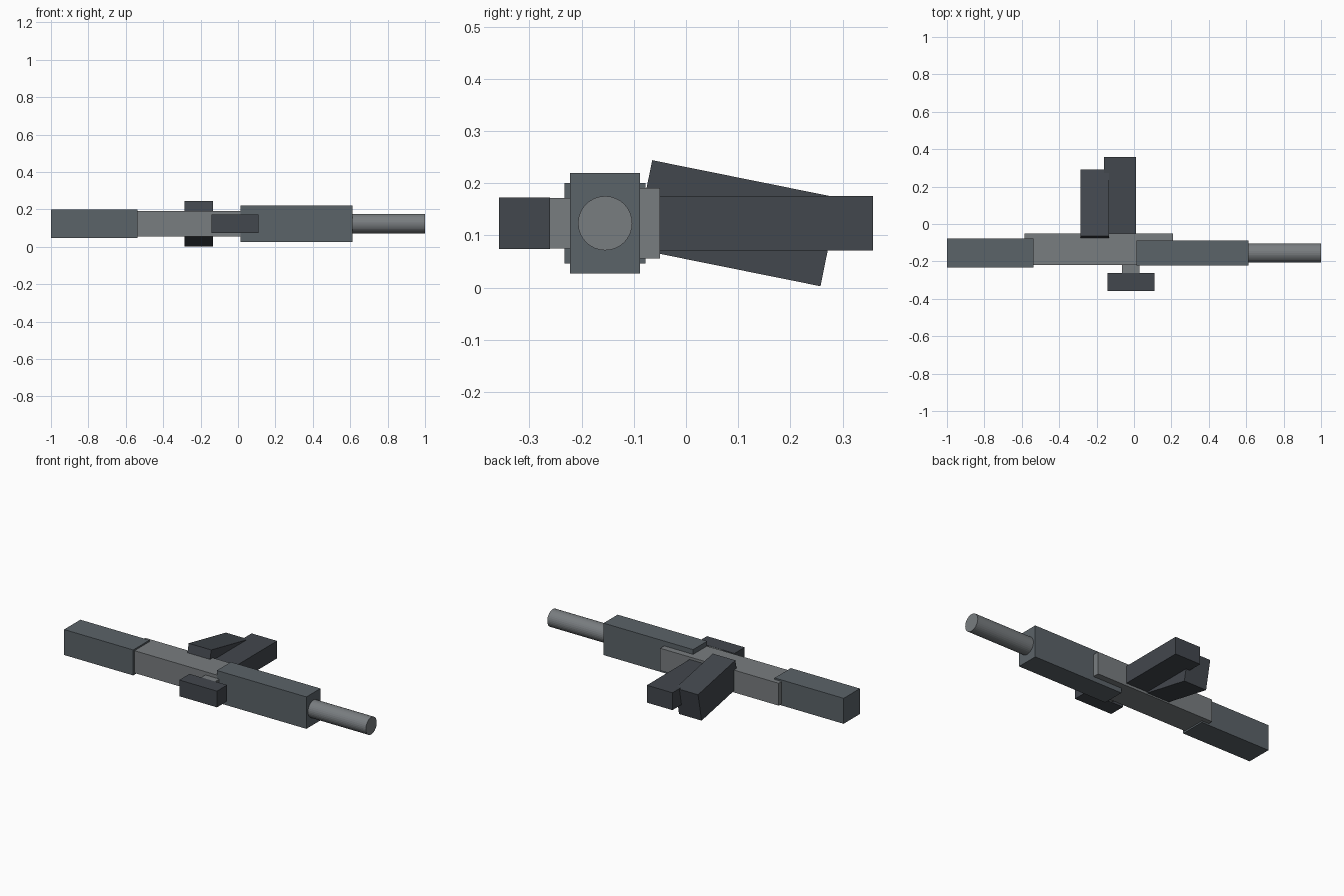
import bpy, math

if "Cube" in bpy.data.objects:
    bpy.data.objects.remove(bpy.data.objects["Cube"])

ZC = 0.1235  # shared centre height


def material(name, rgb):
    m = bpy.data.materials.new(name)
    m.diffuse_color = (*rgb, 1)
    m.use_nodes = True
    m.node_tree.nodes["Principled BSDF"].inputs["Base Color"].default_value = m.diffuse_color
    return m


DARK = material("dark_steel", (0.055, 0.063, 0.075))
MID = material("mid_grey", (0.105, 0.125, 0.14))
LIGHT = material("light_grey", (0.19, 0.205, 0.215))


def box(name, x, y, height, mat, tilt=0):
    """Box from x and y ranges, centred on the shared height."""
    bpy.ops.mesh.primitive_cube_add(size=1, location=(sum(x) / 2, sum(y) / 2, ZC))
    ob = bpy.context.object
    ob.name = name
    ob.scale = (x[1] - x[0], y[1] - y[0], height)
    ob.rotation_euler.x = tilt
    ob.data.materials.append(mat)
    return ob


# main body along x
box("stock", (-1.0, -0.538), (-0.233, -0.078), 0.154, MID)
box("receiver", (-0.585, 0.208), (-0.220, -0.050), 0.135, LIGHT)
box("handguard", (0.014, 0.613), (-0.222, -0.088), 0.193, MID)

# barrel
bpy.ops.mesh.primitive_cylinder_add(vertices=32, radius=0.052, depth=0.42,
                                    location=(0.79, -0.155, ZC),
                                    rotation=(0, math.pi / 2, 0))
barrel = bpy.context.object
barrel.name = "barrel"
barrel.data.materials.append(LIGHT)

# sight and its mount
box("sight", (-0.142, 0.110), (-0.358, -0.261), 0.098, DARK)
box("sight_mount", (-0.064, 0.030), (-0.262, -0.205), 0.096, LIGHT)

# magazine and tilted grip
box("magazine", (-0.160, 0.011), (-0.075, 0.358), 0.105, DARK)
box("grip", (-0.285, -0.134), (-0.0855, 0.2785), 0.173, DARK, math.radians(-11.4))
